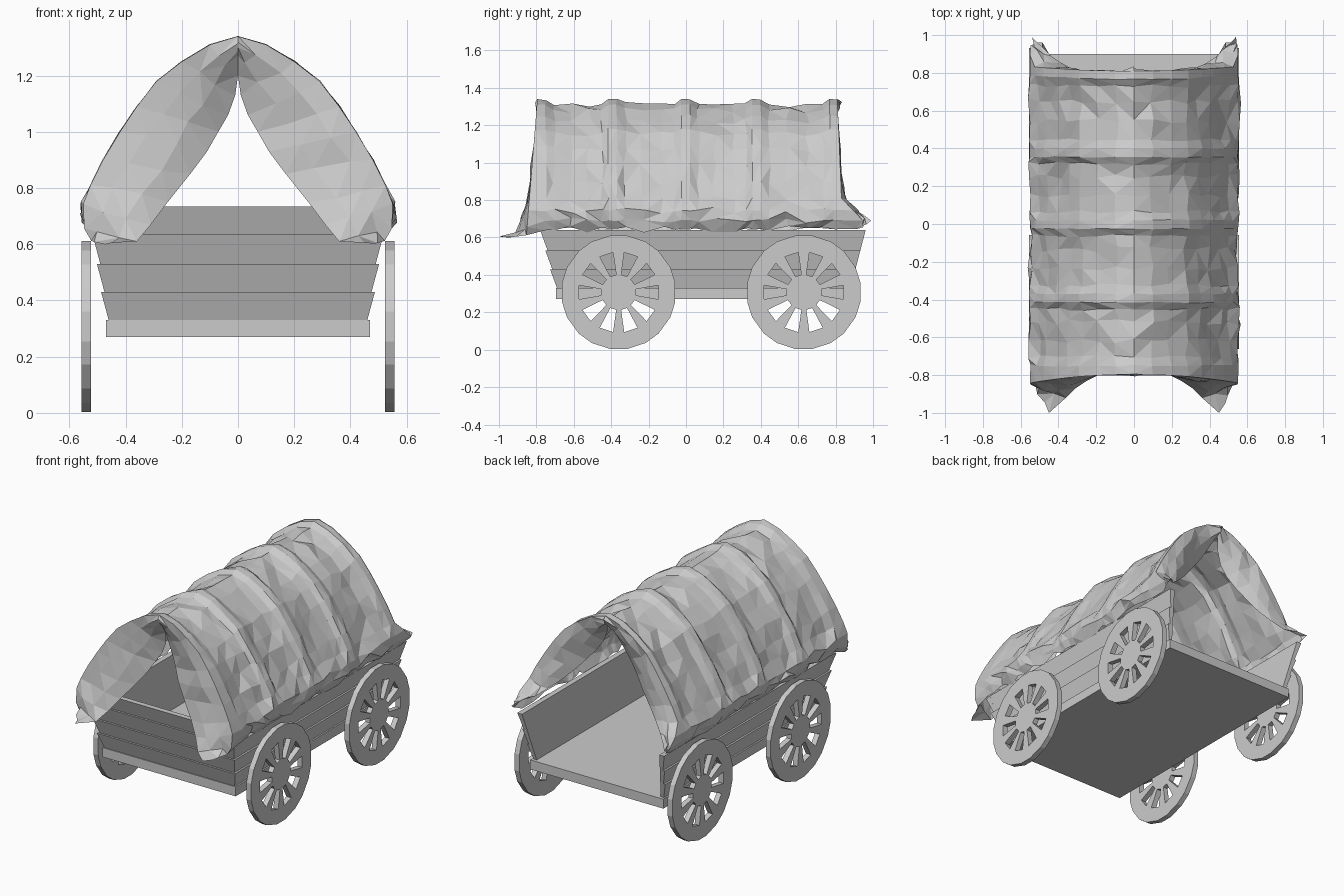
import bpy, bmesh, math, random
from mathutils import Vector

if "Cube" in bpy.data.objects:
    bpy.data.objects.remove(bpy.data.objects["Cube"])

random.seed(4)

def make(name, verts, faces, tri=False):
    me = bpy.data.meshes.new(name)
    me.from_pydata([tuple(v) for v in verts], [], faces)
    bm = bmesh.new()
    bm.from_mesh(me)
    bmesh.ops.recalc_face_normals(bm, faces=bm.faces)
    if tri:
        bmesh.ops.triangulate(bm, faces=bm.faces, quad_method='SHORT_EDGE')
    bm.to_mesh(me)
    bm.free()
    ob = bpy.data.objects.new(name, me)
    bpy.context.collection.objects.link(ob)
    return ob

BOX = [(0, 1, 2, 3), (7, 6, 5, 4), (0, 4, 5, 1), (1, 5, 6, 2), (2, 6, 7, 3), (3, 7, 4, 0)]

def grid(name, rows):
    n = len(rows[0])
    faces = [(r*n+c, r*n+c+1, (r+1)*n+c+1, (r+1)*n+c)
             for r in range(len(rows)-1) for c in range(n-1)]
    return make(name, [p for r in rows for p in r], faces, True)

def jit(a):
    return random.uniform(-a, a)

# Wagon body outline, flaring with height
half_w = lambda z: .46 + (z-.33)*.15
front_y = lambda z: -.69 - (z-.33)*.25
rear_y = lambda z: .88 + (z-.33)*.26

# Floor slab
make("floor", [(x, y, z) for z in (.27, .33)
               for x, y in ((-.47, -.695), (.47, -.695), (.47, .9), (-.47, .9))], BOX)

# Lapped side boards (top edge overhangs the next board)
T, LAP = .022, .012
for s, side in ((-1, "left"), (1, "right")):
    for i, (z0, z1) in enumerate(((.33, .43), (.43, .53), (.53, .64))):
        v = []
        for yf in (front_y, rear_y):
            a, b = half_w(z0), half_w(z1)
            v += [(s*(a-T), yf(z0), z0), (s*a, yf(z0), z0),
                  (s*(b+LAP), yf(z1), z1), (s*(b-T), yf(z1), z1)]
        make(f"{side}_board_{i}", v, BOX)

# Lapped front boards
for i, (z0, z1) in enumerate(((.33, .43), (.43, .53), (.53, .635), (.635, .735))):
    v = []
    for s in (-1, 1):
        a, b = front_y(z0), front_y(z1)
        wa, wb = s*half_w(z0), s*(half_w(z1)+LAP)
        v += [(wa, a+T, z0), (wa, a, z0), (wb, b-LAP, z1), (wb, b+T, z1)]
    make(f"front_board_{i}", v, BOX)

# Wheels: flat discs with ten tapered openings
def wheel(name, s, y):
    ang = [math.radians(k*36 + d) for k in range(10) for d in (-10, 10)]
    n = 20
    verts = []
    for r in (.095, .215, .307):
        verts += [(s*.54, y + r*math.cos(a), .307 + r*math.sin(a)) for a in ang]
    faces = [tuple(range(n))]
    for k in range(n):
        j = (k+1) % n
        if k % 2:
            faces.append((k, j, n+j, n+k))
        faces.append((n+k, n+j, 2*n+j, 2*n+k))
    ob = make(name, verts, faces)
    m = ob.modifiers.new("thickness", 'SOLIDIFY')
    m.thickness, m.offset = .034, 0

for s, side in ((-1, "left"), (1, "right")):
    wheel(f"{side}_front_wheel", s, -.36)
    wheel(f"{side}_rear_wheel", s, .63)

# Canvas arch: half profile from ridge to hem
P = [(0, 1.34), (.1, 1.31), (.2, 1.25), (.29, 1.18), (.36, 1.09), (.42, 1.0),
     (.48, .9), (.525, .81), (.55, .745), (.548, .69), (.522, .645)]

def arch_point(i, y, k, j):
    x, z = P[i]
    if i < 8:                                   # sag between hoops
        x, z = x*k, .7 + (z-.7)*k
    else:                                       # rumpled hem
        j *= 1.3
    if y < -.75:
        if i > 8:                               # hem hangs lower at the front
            z -= .033
        y -= (1.34-z)*.08
    elif y > .75:
        y += (1.34-z)*.04
        if y > .82 and i > 7:                   # gathered rear corner
            y += (.06, .11, .07)[i-8]
    return Vector((x + jit(j), y + jit(j), z + jit(j)))

# Canvas stations: raised hoop bands with sagging cloth between
stations = []
hoops = [-.77, -.39, 0, .38, .79]
for i, h in enumerate(hoops):
    stations += [(h-.025, 1, .003), (h+.02, .995, .005)]
    if i < 4:
        g = hoops[i+1] - h
        stations += [(h+.065, .962, .009), (h+g*.4, .95, .015),
                     (h+g*.66, .945, .015), (h+g-.06, .96, .009)]
rows = []
for y, k, j in stations:
    if y in (stations[0][0], stations[-1][0]):
        j = 0
    right = [arch_point(i, y, k, j) for i in range(len(P))]
    right[0].x = 0
    left = [arch_point(i, y, k, j) for i in range(1, len(P))]
    left = [Vector((-p.x, p.y, p.z)) for p in left]
    rows.append(left[::-1] + right)
grid("canvas_cover", rows)

# Tied-back curtains at both ends, lofted from the end hoop to the free edge
front_edge = [(0, 1.27, -.77), (0, 1.2, -.73), (.01, 1.13, -.71), (.035, 1.06, -.71),
              (.07, 1.0, -.73), (.11, .93, -.76), (.17, .85, -.79), (.25, .75, -.83),
              (.31, .67, -.87), (.36, .61, -.92), (.45, .605, -1.0)]
rear_edge = [(0, 1.28, .79), (.03, 1.21, .75), (.07, 1.13, .73), (.12, 1.06, .73),
             (.18, .99, .75), (.24, .92, .78), (.31, .85, .81), (.38, .79, .85),
             (.44, .74, .89), (.5, .72, .95), (.54, .69, .99)]
for name, edge, y_end, d in (("front", front_edge, stations[0][0], -1),
                             ("rear", rear_edge, stations[-1][0], 1)):
    for s, side in ((-1, "left"), (1, "right")):
        rows = []
        for t in (0, .3, .65, 1):
            row = []
            for i, (ex, ez, ey) in enumerate(edge):
                p = arch_point(i, y_end, 1, 0).lerp(Vector((ex, ey, ez)), t)
                if 0 < t < 1:
                    p += Vector((jit(.012), jit(.012) + (d*.02 if i < 9 else 0), jit(.01)))
                    if i == 0:
                        p.x = 0
                row.append(Vector((s*p.x, p.y, p.z)))
            rows.append(row)
        grid(f"{name}_{side}_curtain", rows)
